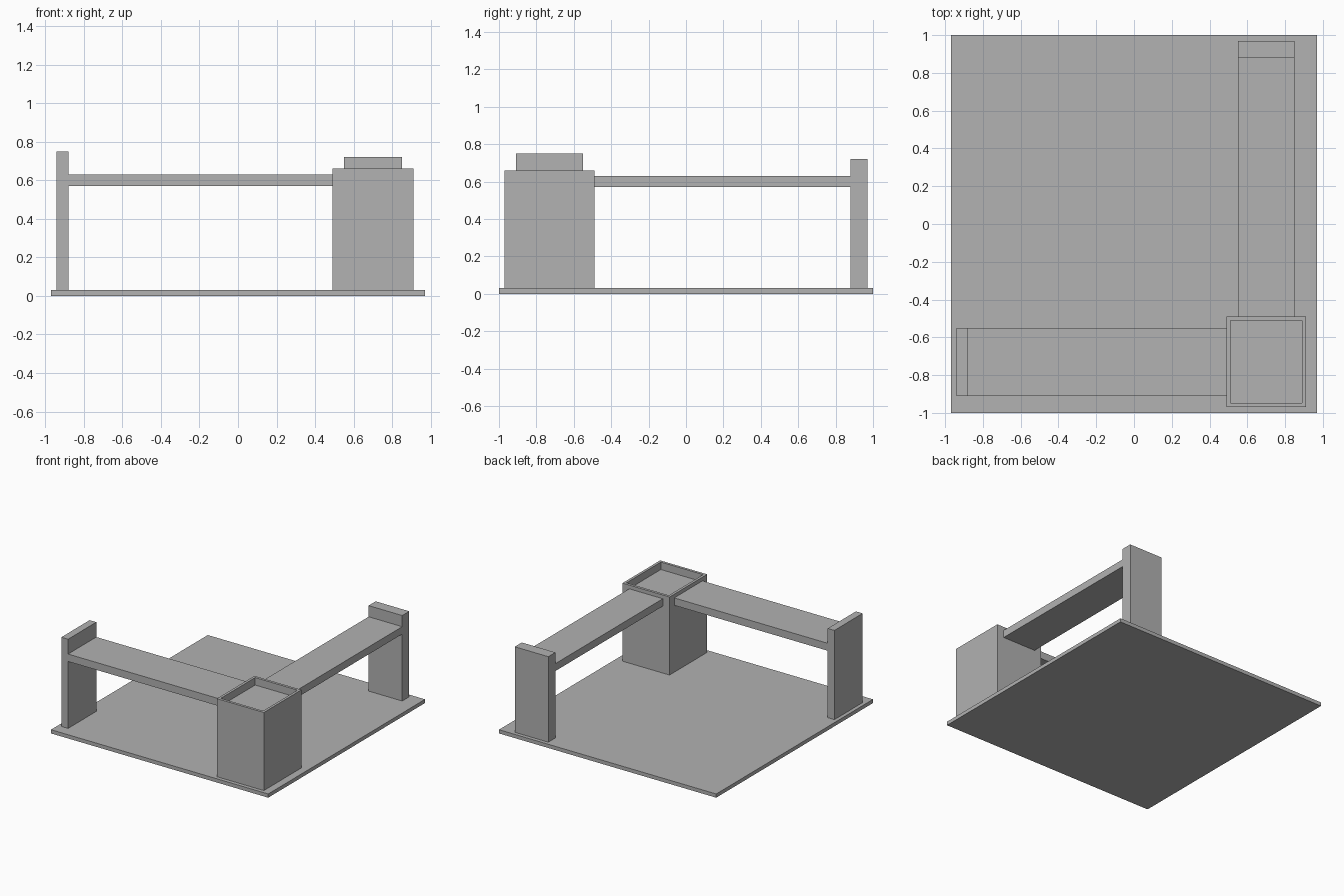
import bpy
import bmesh

if "Cube" in bpy.data.objects:
    bpy.data.objects.remove(bpy.data.objects["Cube"])

grey = bpy.data.materials.new("plain grey")
grey.use_nodes = True
colour = (0.445, 0.445, 0.445, 1)
grey.diffuse_color = colour
grey.node_tree.nodes["Principled BSDF"].inputs["Base Color"].default_value = colour


def box(name, x, y, z, rim=0, recess=0):
    """Box from (low, high) spans; rim and recess sink a tray into its top."""
    bm = bmesh.new()
    bmesh.ops.create_cube(bm, size=1)
    for v in bm.verts:
        v.co = [span[0] if c < 0 else span[1] for c, span in zip(v.co, (x, y, z))]
    if recess:
        bm.normal_update()
        top = max(bm.faces, key=lambda f: f.calc_center_median().z)
        bmesh.ops.inset_region(bm, faces=[top], thickness=rim)
        inner = bmesh.ops.extrude_discrete_faces(bm, faces=[top])["faces"][0]
        bmesh.ops.translate(bm, verts=inner.verts, vec=(0, 0, -recess))
    bmesh.ops.recalc_face_normals(bm, faces=bm.faces)
    mesh = bpy.data.meshes.new(name)
    bm.to_mesh(mesh)
    bm.free()
    mesh.materials.append(grey)
    obj = bpy.data.objects.new(name, mesh)
    bpy.context.collection.objects.link(obj)
    return obj


BASE_TOP = 0.03
BEAM_Z = (0.57, 0.63)
SIDE_Y = (-0.91, -0.55)   # width of the side arm
REAR_X = (0.55, 0.85)     # width of the rear arm

# Ground slab
box("base_plate", (-0.97, 0.97), (-1, 1), (0, BASE_TOP))

# Corner tower with a shallow tray in its top
box("corner_tower", (0.49, 0.91), (-0.97, -0.49), (BASE_TOP, 0.66), rim=0.03, recess=0.06)

# Arm along the front edge
box("side_post", (-0.94, -0.88), SIDE_Y, (BASE_TOP, 0.75))
box("side_walkway", (-0.88, 0.49), SIDE_Y, BEAM_Z)

# Arm running to the back
box("rear_post", REAR_X, (0.88, 0.97), (BASE_TOP, 0.72))
box("rear_walkway", REAR_X, (-0.49, 0.88), BEAM_Z)
